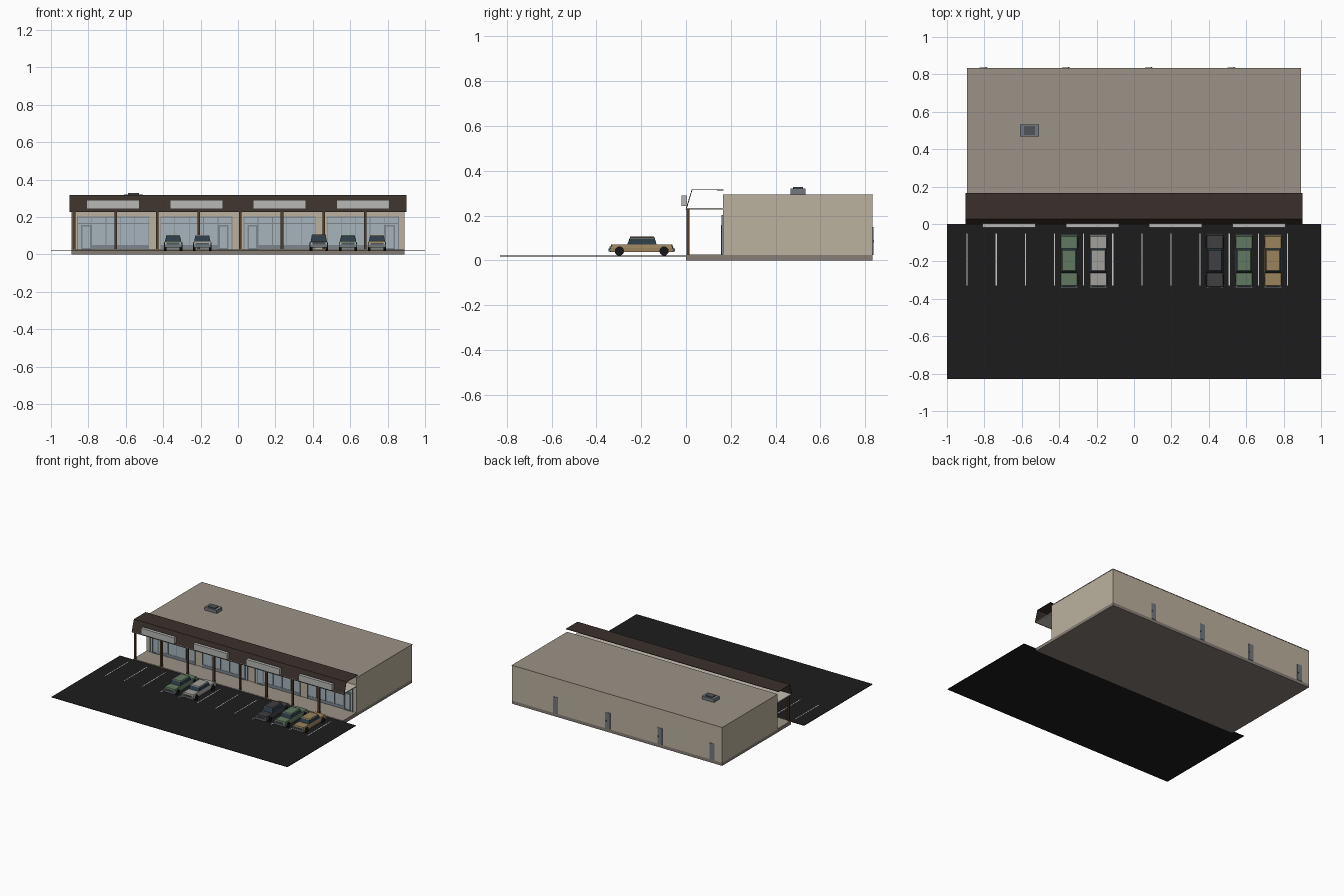
import bpy, bmesh, math

def mat(name, r, g, b):
    m = bpy.data.materials.new(name)
    m.diffuse_color = (r, g, b, 1)
    return m

BEIGE = mat("beige_wall", 0.50, 0.44, 0.34)
ROOF = mat("roof_taupe", 0.33, 0.29, 0.24)
SLAB = mat("slab", 0.24, 0.21, 0.18)
BROWN = mat("dark_brown", 0.042, 0.030, 0.024)
POST = mat("post_brown", 0.09, 0.045, 0.02)
ASPHALT = mat("asphalt", 0.012, 0.012, 0.012)
PAINT = mat("line_paint", 0.7, 0.7, 0.68)
GLASS = mat("window_glass", 0.38, 0.46, 0.50)
FRAME = mat("window_frame", 0.20, 0.24, 0.27)
STEEL = mat("grey_metal", 0.17, 0.19, 0.21)
DARK = mat("dark_metal", 0.08, 0.09, 0.10)
SIGN = mat("sign_panel", 0.48, 0.48, 0.47)
SOFFIT = mat("soffit", 0.55, 0.52, 0.46)
RUBBER = mat("rubber", 0.008, 0.008, 0.008)
TINT = mat("car_glass", 0.025, 0.045, 0.065)

def add_mesh(name, verts, faces, m):
    me = bpy.data.meshes.new(name)
    me.from_pydata(verts, [], faces)
    bm = bmesh.new()
    bm.from_mesh(me)
    bmesh.ops.recalc_face_normals(bm, faces=bm.faces)
    bm.to_mesh(me)
    bm.free()
    me.materials.append(m)
    ob = bpy.data.objects.new(name, me)
    bpy.context.collection.objects.link(ob)
    return ob

QUADS = [(0, 1, 2, 3), (4, 5, 6, 7), (0, 1, 5, 4), (1, 2, 6, 5), (2, 3, 7, 6), (3, 0, 4, 7)]

def box(name, x0, x1, y0, y1, z0, z1, m, tx=0, ty0=0, ty1=0):
    """Box whose top can be pulled in by tx, ty0 and ty1."""
    low = [(x0, y0, z0), (x1, y0, z0), (x1, y1, z0), (x0, y1, z0)]
    top = [(x0 + tx, y0 + ty0, z1), (x1 - tx, y0 + ty0, z1),
           (x1 - tx, y1 - ty1, z1), (x0 + tx, y1 - ty1, z1)]
    return add_mesh(name, low + top, QUADS, m)

# Ground slab, building and roof
box("parking_lot", -1, 1, -0.83, 0, 0.018, 0.021, ASPHALT)
box("foundation_slab", -0.89, 0.89, 0, 0.833, 0, 0.024, SLAB)
box("walkway", -0.888, 0.888, 0.002, 0.165, 0.024, 0.026, ROOF)
box("building_walls", -0.89, 0.89, 0.165, 0.833, 0.024, 0.291, BEIGE)
box("roof_deck", -0.892, 0.892, 0.165, 0.835, 0.291, 0.295, ROOF)

# Rooftop unit
box("roof_unit", -0.61, -0.508, 0.467, 0.533, 0.295, 0.32, STEEL)
box("roof_unit_grille", -0.588, -0.53, 0.477, 0.523, 0.32, 0.327, DARK)

# Canopy: slanted fascia and flat top as an open folded sheet
prof = [(0.0, 0.227), (0.027, 0.315), (0.167, 0.315)]
verts = [(x, y, z) for x in (-0.9, 0.9) for y, z in prof]
sheet = add_mesh("canopy_sheet", verts, [(0, 1, 4, 3), (1, 2, 5, 4)], BROWN)
sol = sheet.modifiers.new("thickness", 'SOLIDIFY')
sol.thickness = 0.004
sol.offset = 0
box("canopy_soffit", -0.895, 0.895, 0.0, 0.166, 0.228, 0.235, SOFFIT)

# Posts
for i in range(8):
    x = -0.877 + 0.2225 * i
    box("canopy_post", x - 0.007, x + 0.007, 0.002, 0.016, 0.024, 0.229, POST)

# Four shops, alternately mirrored
for i in range(4):
    c = -0.6675 + 0.445 * i
    s = 1 if i % 2 == 0 else -1

    def shop(name, a, b, y0, z0, z1, m):
        x0, x1 = sorted((c + s * a, c + s * b))
        box(name, x0, x1, y0, 0.166, z0, z1, m)

    box("sign_board", c - 0.142, c + 0.142, -0.02, 0.004, 0.242, 0.29, SIGN)
    shop("shop_glass", -0.19, 0.19, 0.161, 0.03, 0.2, GLASS)
    shop("shop_kick_panel", -0.115, 0.19, 0.159, 0.028, 0.05, FRAME)
    for z in (0.165, 0.2):
        shop("shop_rail", -0.193, 0.193, 0.158, z - 0.003, z + 0.003, FRAME)
    for a in (-0.19, -0.115, -0.038, 0.038, 0.115, 0.19):
        shop("shop_mullion", a - 0.002, a + 0.002, 0.158, 0.026, 0.2, FRAME)
    # Front door
    for a in (-0.169, -0.121):
        shop("front_door_stile", a - 0.004, a + 0.004, 0.157, 0.026, 0.157, FRAME)
    for z in (0.03, 0.153):
        shop("front_door_rail", -0.173, -0.117, 0.157, z - 0.004, z + 0.004, FRAME)
    # Service door at the back
    d = -0.805 + 0.442 * i
    box("back_door", d - 0.021, d + 0.021, 0.832, 0.836, 0.024, 0.15, STEEL)
    box("back_door_handle", d + 0.011, d + 0.016, 0.836, 0.839, 0.08, 0.09, DARK)

# Parking lines
for i in range(12):
    x = -0.892 + 0.1557 * i
    box("parking_line", x - 0.003, x + 0.003, -0.33, -0.052, 0.021, 0.022, PAINT)

# Cars
def car(x, colour, grow=0.0):
    y0, y1 = -0.335 - grow, -0.06 + grow
    w = 0.047
    box("car_body", x - w, x + w, y0, y1, 0.038, 0.056, colour)
    box("car_shoulder", x - w, x + w, y0, y1, 0.056, 0.072, colour, 0.004, 0.006, 0.006)
    box("car_windows", x - w + 0.004, x + w - 0.004, -0.262, -0.132, 0.072, 0.099 + grow,
        TINT, 0.006, 0.012, 0.008)
    box("car_roof", x - w + 0.009, x + w - 0.009, -0.252, -0.139, 0.098 + grow, 0.103 + grow,
        colour, 0.003, 0.004, 0.004)
    for y in (y0 - 0.006, y1):
        box("car_bumper", x - w, x + w, y, y + 0.006, 0.04, 0.053, STEEL)
    box("car_grille", x - w + 0.012, x + w - 0.012, y0 - 0.002, y0 + 0.004, 0.054, 0.062, DARK)
    for s in (-1, 1):
        box("car_lamp", x + s * 0.039 - 0.005, x + s * 0.039 + 0.005,
            y0 - 0.002, y0 + 0.004, 0.054, 0.063, SIGN)
        for y in (-0.297, -0.098):
            bpy.ops.mesh.primitive_cylinder_add(
                vertices=12, radius=0.021, depth=0.014,
                location=(x + s * 0.042, y, 0.042), rotation=(0, math.pi / 2, 0))
            wheel = bpy.context.object
            wheel.name = "car_wheel"
            wheel.data.materials.append(RUBBER)

GREEN = mat("car_green", 0.12, 0.19, 0.12)
WHITE = mat("car_white", 0.36, 0.35, 0.33)
GREY = mat("car_dark_grey", 0.05, 0.05, 0.055)
TAN = mat("car_tan", 0.32, 0.23, 0.11)
for x, colour, grow in ((-0.347, GREEN, 0), (-0.191, WHITE, 0), (0.432, GREY, 0.004),
                        (0.588, GREEN, 0), (0.743, TAN, 0)):
    car(x, colour, grow)
